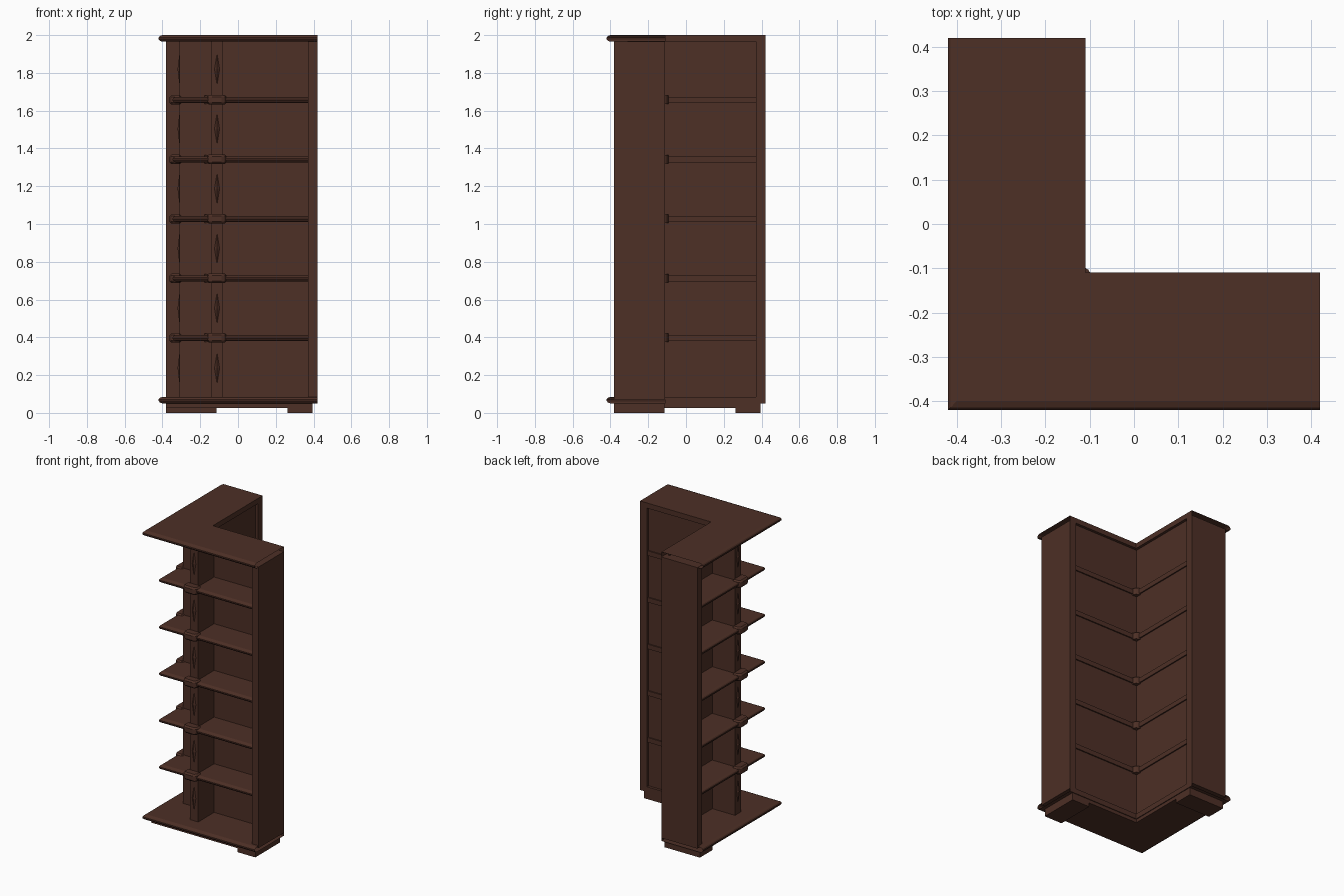
import bpy, bmesh, math

if "Cube" in bpy.data.objects:
    bpy.data.objects.remove(bpy.data.objects["Cube"])

wood = bpy.data.materials.new("dark_brown_wood")
wood.diffuse_color = (0.075, 0.029, 0.019, 1)
wood.use_nodes = True
wood.node_tree.nodes["Principled BSDF"].inputs["Base Color"].default_value = wood.diffuse_color


def finish(name, bm):
    bmesh.ops.recalc_face_normals(bm, faces=bm.faces)
    me = bpy.data.meshes.new(name)
    bm.to_mesh(me)
    bm.free()
    me.materials.append(wood)
    ob = bpy.data.objects.new(name, me)
    bpy.context.collection.objects.link(ob)
    return ob


def l_slab(name, profile, inner, end, caps=True):
    """L-shaped board; profile = (distance out, z) from bottom to top along the outer edge."""
    bm = bmesh.new()
    rows = [[bm.verts.new(p) for p in ((end, -d, z), (-d, -d, z), (-d, end, z))] for d, z in profile]
    back = [[bm.verts.new(p) for p in ((end, -inner, z), (-inner, -inner, z), (-inner, end, z))]
            for z in (profile[0][1], profile[-1][1])]
    for a, b in zip(rows, rows[1:]):
        for i in (0, 1):
            bm.faces.new((a[i], a[i + 1], b[i + 1], b[i]))
    for i in (0, 1):
        bm.faces.new((back[0][i], back[0][i + 1], back[1][i + 1], back[1][i]))
        bm.faces.new((rows[0][i], rows[0][i + 1], back[0][i + 1], back[0][i]))
        bm.faces.new((rows[-1][i], rows[-1][i + 1], back[1][i + 1], back[1][i]))
    if caps:
        for i in (0, 2):
            bm.faces.new([r[i] for r in rows] + [back[1][i], back[0][i]])
    return finish(name, bm)


def prism(name, pts, z0, z1, swap=False):
    """Vertical prism; swap mirrors it across the diagonal onto the other arm."""
    bm = bmesh.new()
    pts = [(y, x) if swap else (x, y) for x, y in pts]
    lo = [bm.verts.new((x, y, z0)) for x, y in pts]
    hi = [bm.verts.new((x, y, z1)) for x, y in pts]
    bm.faces.new(lo)
    bm.faces.new(hi)
    n = len(pts)
    for i in range(n):
        bm.faces.new((lo[i], lo[(i + 1) % n], hi[(i + 1) % n], hi[i]))
    return finish(name, bm)


def box(name, x0, x1, y0, y1, z0, z1, swap):
    return prism(name, [(x0, y0), (x1, y0), (x1, y1), (x0, y1)], z0, z1, swap)


def bullnose(d, z0, z1, r):
    h = z1 - z0
    return [(d - r, z0), (d - r * 0.3, z0 + h * 0.15), (d, z0 + h * 0.38),
            (d, z0 + h * 0.62), (d - r * 0.3, z0 + h * 0.85), (d - r, z1)]


# Top and base boards with moulded outer edges
l_slab("top_board", bullnose(0.42, 1.965, 2.0, 0.02), 0.11, 0.42, False)
l_slab("base_board", bullnose(0.42, 0.05, 0.085, 0.02), 0.11, 0.42, False)
l_slab("plinth", [(0.38, 0.027), (0.38, 0.05)], 0.115, 0.395)

# Shelves
shelf_z = [0.397 + 0.315 * i for i in range(5)]
for z in shelf_z:
    l_slab("shelf", bullnose(0.347, z - 0.016, z + 0.016, 0.018), 0.12, 0.375)
    # Rounded peg at the inner corner
    ring = [(-0.135 + 0.045 * math.cos(math.tau * (k + .5) / 12),
             -0.135 + 0.045 * math.sin(math.tau * (k + .5) / 12)) for k in range(12)]
    prism("corner_boss", ring, z - 0.022, z + 0.022)

for s in (False, True):
    # End panels, back panels, feet
    box("end_panel", 0.37, 0.42, -0.38, -0.11, 0.07, 1.966, s)
    box("back_panel", -0.14, 0.375, -0.14, -0.128, 0.07, 1.97, s)
    box("foot", 0.262, 0.395, -0.38, -0.115, 0.0, 0.03, s)
    # Partition whose front edge forms the post
    box("post", -0.142, -0.08, -0.31, -0.13, 0.07, 1.97, s)
    # Collar of each shelf around the post
    for z in shelf_z:
        pts = [(-0.165, -0.30), (-0.165, -0.342), (-0.148, -0.362),
               (-0.077, -0.362), (-0.06, -0.342), (-0.06, -0.30)]
        ob = prism("post_collar", pts, z - 0.025, z + 0.025, s)
        mod = ob.modifiers.new("edge", 'BEVEL')
        mod.width = 0.01
        mod.segments = 1
    # Faceted diamond ornaments
    for i in range(6):
        z = 0.237 + 0.3165 * i
        bm = bmesh.new()
        rim = [(-0.111, z - 0.09), (-0.096, z), (-0.111, z + 0.09), (-0.126, z)]
        put = lambda x, y, h: bm.verts.new((y, x, h) if s else (x, y, h))
        vs = [put(x, -0.309, h) for x, h in rim]
        tip = put(-0.111, -0.32, z)
        for k in range(4):
            bm.faces.new((vs[k], vs[(k + 1) % 4], tip))
        bm.faces.new(vs)
        finish("diamond_ornament", bm)
